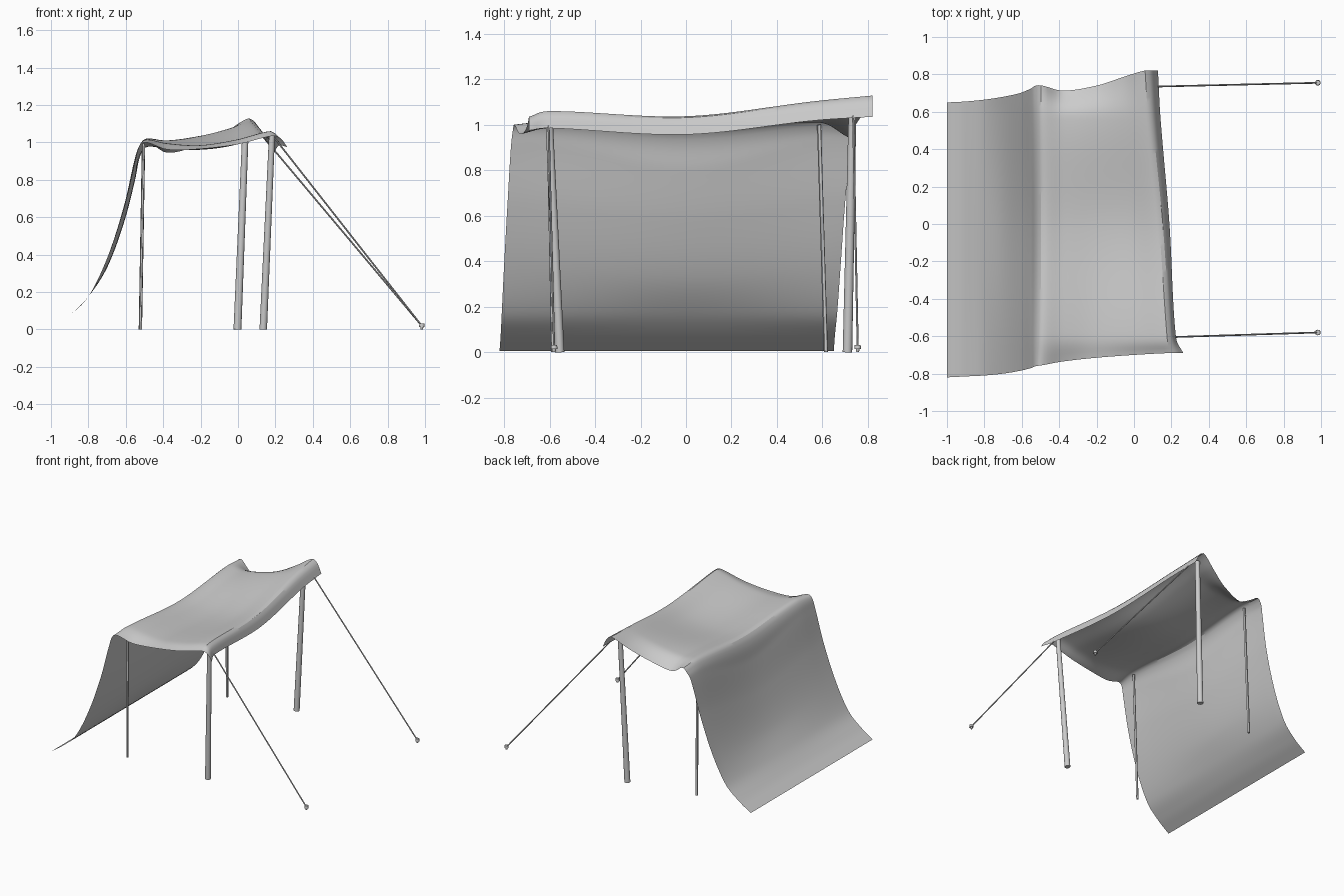
import bpy, bmesh
from mathutils import Vector

if "Cube" in bpy.data.objects:
    bpy.data.objects.remove(bpy.data.objects["Cube"])


def spline(knots, pts, t):
    """Smooth curve through pts at uneven knots."""
    n = len(knots)

    def tangent(k):
        a, b = max(k - 1, 0), min(k + 1, n - 1)
        return (pts[b] - pts[a]) / (knots[b] - knots[a])
    i = 0
    while i < n - 2 and t > knots[i + 1]:
        i += 1
    h = knots[i + 1] - knots[i]
    s = (t - knots[i]) / h
    return (pts[i] * (2 * s**3 - 3 * s**2 + 1) + tangent(i) * h * (s**3 - 2 * s**2 + s)
            + pts[i + 1] * (3 * s**2 - 2 * s**3) + tangent(i + 1) * h * (s**3 - s**2))


def finish(name, bm):
    me = bpy.data.meshes.new(name)
    bm.to_mesh(me)
    bm.free()
    ob = bpy.data.objects.new(name, me)
    bpy.context.collection.objects.link(ob)
    bpy.context.view_layer.objects.active = ob
    ob.select_set(True)
    bpy.ops.object.shade_smooth_by_angle()
    ob.select_set(False)
    return ob


def rod(name, a, b, r1, r2, sides=16):
    a, b = Vector(a), Vector(b)
    bm = bmesh.new()
    bmesh.ops.create_cone(bm, cap_ends=True, segments=sides, radius1=r1, radius2=r2,
                          depth=(b - a).length)
    m = (b - a).to_track_quat('Z', 'Y').to_matrix().to_4x4()
    m.translation = (a + b) / 2
    bm.transform(m)
    return finish(name, bm)


# Stations from ground to front lip: x near, x far, y min, y max
edges = [(-1, -1, -.82, .65), (-.9, -.9, -.815, .655), (-.8, -.8, -.81, .665),
         (-.7, -.7, -.80, .68), (-.61, -.61, -.785, .70), (-.55, -.55, -.77, .725),
         (-.525, -.525, -.76, .74), (-.49, -.49, -.755, .74), (-.38, -.38, -.735, .713),
         (-.2, -.2, -.715, .74), (0, -.06, -.70, .785), (.185, .055, -.69, .82),
         (.215, .09, -.69, .82), (.235, .128, -.69, .82)]
# Heights at near edge, near pole, middle, far pole, far edge
heights = [(.005,) * 5, (.075,) * 5, (.175,) * 5, (.38, .37, .33, .37, .38),
           (.65, .64, .57, .65, .66), (.90, .90, .80, .91, .92),
           (.985, .985, .92, .985, .98), (1.0, 1.015, .975, 1.02, 1.01),
           (.962, .995, .965, 1.01, .945), (.965, .985, .962, 1.035, .99),
           (.99, 1.015, .985, 1.07, 1.06), (1.035, 1.06, 1.037, 1.105, 1.128),
           (1.025, 1.042, 1.025, 1.09, 1.11), (.975, .985, .957, 1.02, 1.035)]

# Cloth sheet
V = [-.76, -.6, 0, .58, .76]
U = [0]
rows = []
for (xn, xf, y0, y1), zs in zip(edges, heights):
    row = []
    for k, (y, z) in enumerate(zip((y0, -.6, 0, .58, y1), zs)):
        f = (V[k] - V[0]) / (V[-1] - V[0])
        row.append(Vector((xn + (xf - xn) * f + (.008 if k == 2 and xn > 0 else 0), y, z)))
    if rows:
        U.append(U[-1] + (row[2] - rows[-1][2]).length)
    rows.append(row)
rows[-1][0].x += .028
rows[-2][0].x += .01

bm = bmesh.new()
NU, NV = 90, 60
grid = []
for j in range(NV + 1):
    v = V[0] + (V[-1] - V[0]) * j / NV
    section = [spline(V, r, v) for r in rows]
    grid.append([bm.verts.new(spline(U, section, U[-1] * i / NU)) for i in range(NU + 1)])
for j in range(NV):
    for i in range(NU):
        bm.faces.new((grid[j][i], grid[j][i + 1], grid[j + 1][i + 1], grid[j + 1][i]))
finish("cloth_canopy", bm)

# Front and rear poles
rod("front_pole_near", (.135, -.555, 0), (.182, -.603, 1.045), .02, .016)
rod("front_pole_far", (-.003, .71, 0), (.042, .733, 1.105), .021, .017)
rod("rear_pole_near", (-.522, -.585, 0), (-.505, -.605, .995), .008, .008, 12)
rod("rear_pole_far", (-.522, .615, 0), (-.505, .585, 1.0), .009, .009, 12)

# Guy ropes and ground stakes
for side, y, top in (("near", -.58, (.19, -.605, 1.03)), ("far", .755, (.125, .735, 1.04))):
    rod("rope_" + side, top, (.982, y, .02), .0045, .0045, 8)
    rod("stake_" + side, (.983, y, 0), (.983, y, .018), .006, .009, 12)
    rod("stake_head_" + side, (.983, y, .014), (.983, y, .032), .015, .013, 16)
